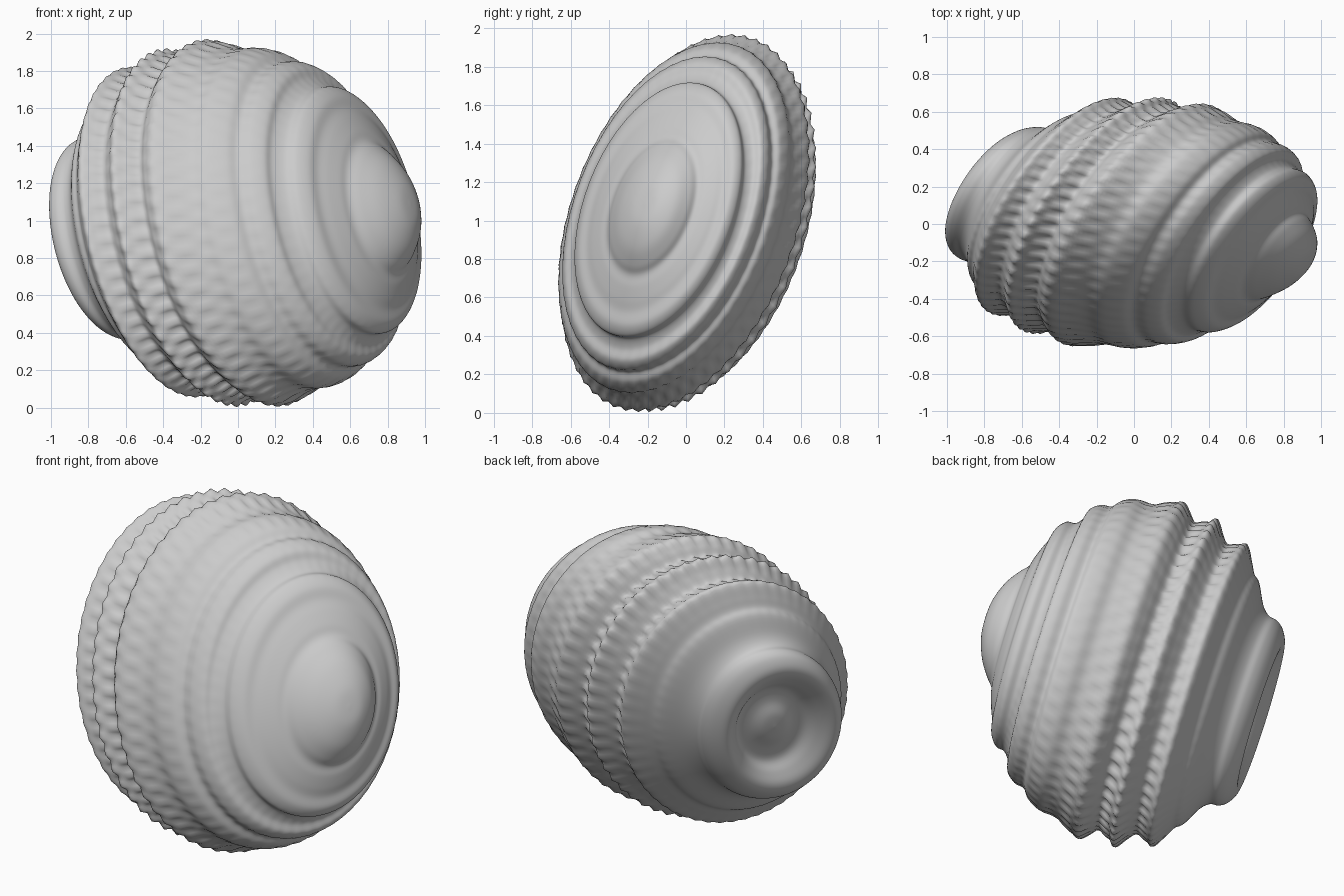
import bpy
import bmesh
import math
from mathutils import Vector

default_cube = bpy.data.objects.get("Cube")
if default_cube:
    bpy.data.objects.remove(default_cube, do_unlink=True)

# Slanted frame: the long axis and the two directions spanning every ring
CENTRE = Vector((0, 0, 0.985))
AXIS = Vector((0.87, -0.2, 0.1))
RING_UP = Vector((-0.19, 0.24, 0.965))
RING_SIDE = Vector((0.44, 0.59, 0))
TEETH = 56
SEGMENTS = TEETH * 4
SUBSTEPS = 5

# Ridged outline as (position along axis, radius), domed end to dimpled end
PROFILE = [
    (1.06, 0), (1.05, 0.11), (1.0, 0.23), (0.93, 0.32), (0.88, 0.37),
    (0.86, 0.43), (0.83, 0.5), (0.8, 0.56), (0.78, 0.63), (0.73, 0.68),
    (0.67, 0.69), (0.62, 0.74), (0.6, 0.8), (0.54, 0.84), (0.47, 0.85),
    (0.42, 0.9), (0.32, 0.94), (0.23, 0.94), (0.14, 0.97), (0.03, 1.01),
    (-0.04, 0.97), (-0.1, 0.92), (-0.17, 0.95), (-0.23, 0.98), (-0.29, 0.92),
    (-0.35, 0.87), (-0.41, 0.89), (-0.47, 0.91), (-0.53, 0.83), (-0.57, 0.77),
    (-0.62, 0.73), (-0.69, 0.62), (-0.75, 0.57), (-0.81, 0.56), (-0.86, 0.53),
    (-0.9, 0.47), (-0.9, 0.41), (-0.86, 0.34), (-0.81, 0.27), (-0.81, 0.18),
    (-0.84, 0.09), (-0.85, 0),
]


def smooth_path(points):
    """Catmull-Rom curve through the points."""
    pts = [Vector(p) for p in points]
    path = []
    for i in range(len(pts) - 1):
        before, start, end, after = (
            pts[max(i - 1, 0)], pts[i], pts[i + 1], pts[min(i + 2, len(pts) - 1)])
        for step in range(SUBSTEPS):
            f = step / SUBSTEPS
            path.append(0.5 * (2 * start + (end - before) * f
                               + (2 * before - 5 * start + 4 * end - after) * f ** 2
                               + (3 * start - before - 3 * end + after) * f ** 3))
    path.append(pts[-1])
    return path


def crimp_strength(along, radius):
    """Teeth swap between crests and grooves and fade towards both ends."""
    widest = min(max((radius - 0.65) / 0.3, 0), 1)
    fade = 0.003 + 0.013 * math.exp(-((along + 0.2) / 0.3) ** 2)
    return widest * fade * math.cos(along * 25)


def ring_point(along, radius, angle):
    wave = math.cos(TEETH * angle) * crimp_strength(along, radius)
    return (CENTRE + AXIS * (along + wave * 0.4)
            + RING_UP * ((radius + wave) * math.cos(angle))
            + RING_SIDE * ((radius + wave) * math.sin(angle)))


# Ridged body
bm = bmesh.new()
path = smooth_path(PROFILE)
tips = [bm.verts.new(CENTRE + AXIS * path[i].x) for i in (0, -1)]
rings = [
    [bm.verts.new(ring_point(p.x, p.y, math.tau * s / SEGMENTS)) for s in range(SEGMENTS)]
    for p in path[1:-1]
]
for s in range(SEGMENTS):
    n = (s + 1) % SEGMENTS
    for first, second in zip(rings, rings[1:]):
        bm.faces.new((first[s], first[n], second[n], second[s]))
    bm.faces.new((tips[0], rings[0][n], rings[0][s]))
    bm.faces.new((tips[1], rings[-1][s], rings[-1][n]))
bmesh.ops.recalc_face_normals(bm, faces=bm.faces)

mesh = bpy.data.meshes.new("ridged_body")
bm.to_mesh(mesh)
bm.free()
body = bpy.data.objects.new("ridged_body", mesh)
bpy.context.collection.objects.link(body)
mesh.shade_smooth()
